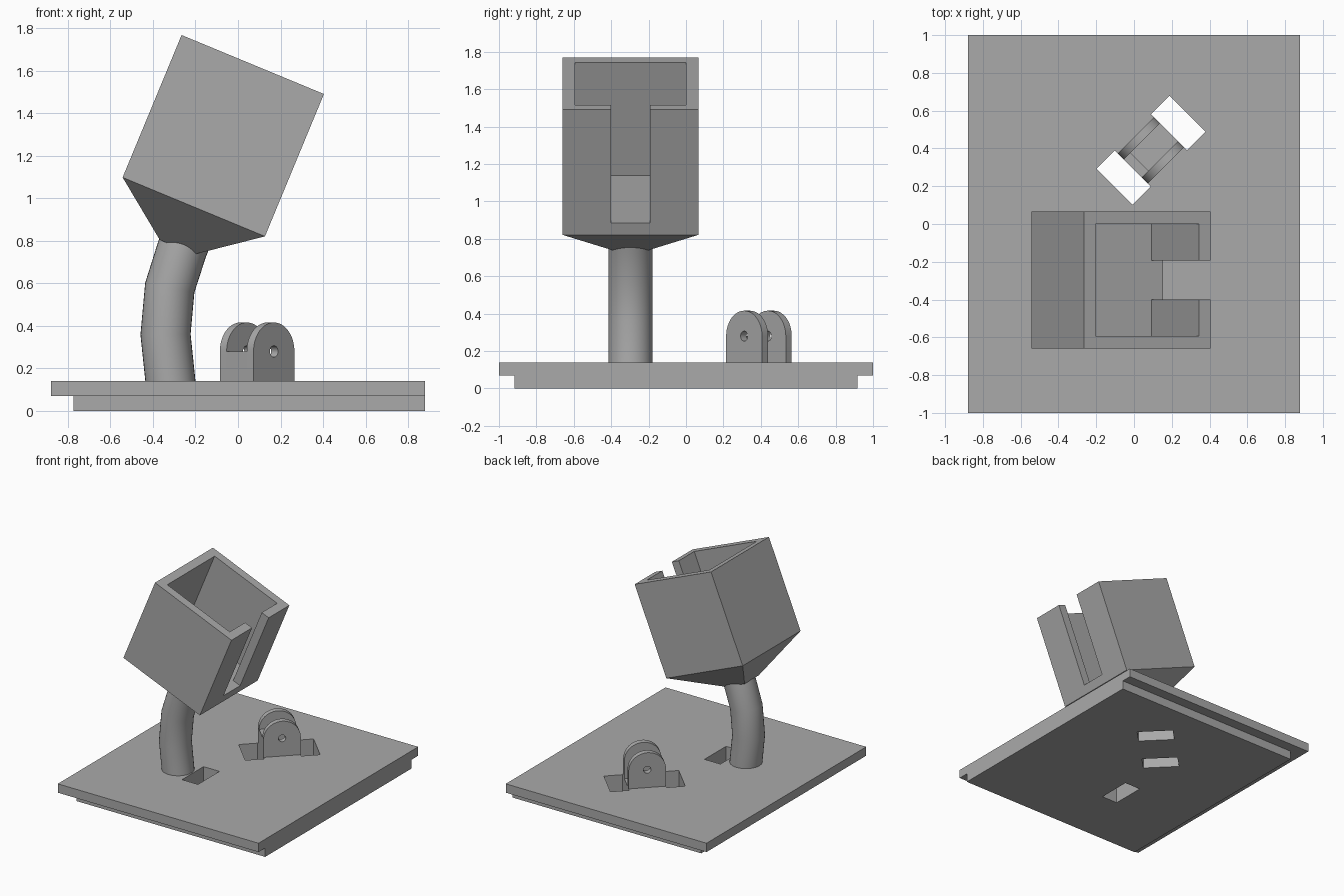
import bpy, bmesh
from math import radians, pi, cos, sin
from mathutils import Matrix, Vector

old = bpy.data.objects.get("Cube")
if old:
    bpy.data.objects.remove(old)

grey = bpy.data.materials.new("plain grey")
grey.use_nodes = True
colour = (0.4, 0.4, 0.4, 1)
grey.diffuse_color = colour
grey.node_tree.nodes["Principled BSDF"].inputs["Base Color"].default_value = colour


def finish(name, bm, matrix=Matrix()):
    bmesh.ops.recalc_face_normals(bm, faces=bm.faces)
    bm.transform(matrix)
    mesh = bpy.data.meshes.new(name)
    bm.to_mesh(mesh)
    bm.free()
    ob = bpy.data.objects.new(name, mesh)
    bpy.context.collection.objects.link(ob)
    mesh.materials.append(grey)
    return ob


def box(name, low, high, matrix=Matrix()):
    low, high = Vector(low), Vector(high)
    bm = bmesh.new()
    bmesh.ops.create_cube(bm, size=1)
    for v in bm.verts:
        v.co = (low + high) / 2 + v.co * (high - low)
    return finish(name, bm, matrix)


def cut(target, cutter):
    """Subtract the cutter, then discard it."""
    bpy.context.view_layer.update()
    mod = target.modifiers.new("cut", 'BOOLEAN')
    mod.object = cutter
    mod.solver = 'EXACT'
    bpy.ops.object.select_all(action='DESELECT')
    bpy.context.view_layer.objects.active = target
    target.select_set(True)
    bpy.ops.object.modifier_apply(modifier=mod.name)
    bpy.data.objects.remove(cutter)


def smooth(ob, angle=35):
    bpy.ops.object.select_all(action='DESELECT')
    bpy.context.view_layer.objects.active = ob
    ob.select_set(True)
    bpy.ops.object.shade_smooth_by_angle(angle=radians(angle))


# Stepped base, flush on its left side: profile in x-z, plus narrower foot
base = box("base_plate", (-0.88, -1, 0.07), (0.88, 1, 0.14))
foot = box("base_foot", (-0.775, -0.917, 0), (0.88, 0.917, 0.07))

# Bracket frame: turned 45 degrees on the plate
turn = Matrix.Translation((0.09, 0.39, 0)) @ Matrix.Rotation(radians(45), 4, 'Z')
R, HALF = 0.136, 0.112

# Slots through the base: one each side of the bracket, one beside the stalk
slots = [((-R - 0.137, -0.135), (-R, 0.135), turn),
         ((R, -0.135), (R + 0.137, 0.135), turn),
         ((-0.19, -0.43), (-0.05, -0.16), Matrix())]
for lo, hi, m in slots:
    for slab in (base, foot):
        cut(slab, box("cutter", (*lo, -0.1), (*hi, 0.3), m))

# Two round-topped bracket ears with a pin hole
AXIS, THICK = 0.28, 0.045
for side, y in (("front", -HALF), ("back", HALF - THICK)):
    bm = bmesh.new()
    outline = [(R, 0.14)] + [(R * cos(pi * i / 24), AXIS + R * sin(pi * i / 24))
                             for i in range(25)] + [(-R, 0.14)]
    face = bm.faces.new([bm.verts.new((x, y, z)) for x, z in outline])
    new = bmesh.ops.extrude_face_region(bm, geom=[face])["geom"]
    bmesh.ops.translate(bm, vec=(0, THICK, 0),
                        verts=[g for g in new if isinstance(g, bmesh.types.BMVert)])
    ear = finish(side + "_bracket_ear", bm, turn)
    pin = bmesh.new()
    bmesh.ops.create_cone(pin, cap_ends=True, segments=20, radius1=0.027,
                          radius2=0.027, depth=1)
    lay = Matrix.Translation((0, 0, AXIS)) @ Matrix.Rotation(pi / 2, 4, 'X')
    cut(ear, finish("cutter", pin, turn @ lay))
    smooth(ear)

# Low stop wall between the ears
box("bracket_stop", (-R, THICK - HALF, 0.14), (-R + 0.05, HALF - THICK, AXIS), turn)

# Curved stalk
path = [(-0.317, 0.13), (-0.341, 0.36), (-0.321, 0.58), (-0.262, 0.765), (-0.225, 0.855)]
sides = 32
bm = bmesh.new()
rings = []
for i, (x, z) in enumerate(path):
    a, b = path[max(i - 1, 0)], path[min(i + 1, len(path) - 1)]
    along = Vector((b[0] - a[0], 0, b[1] - a[1])).normalized()
    if i == 0:
        along = Vector((0, 0, 1))
    across = Vector((along.z, 0, -along.x))
    rings.append([bm.verts.new(Vector((x, -0.297, z)) + 0.118 * (
        across * cos(2 * pi * k / sides) + Vector((0, sin(2 * pi * k / sides), 0))))
        for k in range(sides)])
for r0, r1 in zip(rings, rings[1:]):
    for k in range(sides):
        n = (k + 1) % sides
        bm.faces.new((r0[k], r0[n], r1[n], r1[k]))
bm.faces.new(rings[0])
bm.faces.new(rings[-1])
smooth(finish("stalk", bm))

# Tilted open holder with a tapered underside
W, WALL = 0.3625, 0.066
tilt = Matrix.Translation((-0.208, -0.297, 0.96)) @ Matrix.Rotation(radians(22.5), 4, 'Y')
holder = box("holder", (-W, -W, 0), (W, W, 2 * W), tilt)
I = W - WALL
cut(holder, box("cutter", (-I, -I, 0.07), (I, I, 1), tilt))
cut(holder, box("cutter", (0, -0.104, 0.07), (0.6, 0.104, 1), tilt))

bm = bmesh.new()
bmesh.ops.create_cube(bm, size=2)
for v in bm.verts:
    s = W if v.co.z > 0 else 0.088
    v.co = (v.co.x * s, v.co.y * s, 0 if v.co.z > 0 else -0.205)
finish("holder_taper", bm, tilt)
